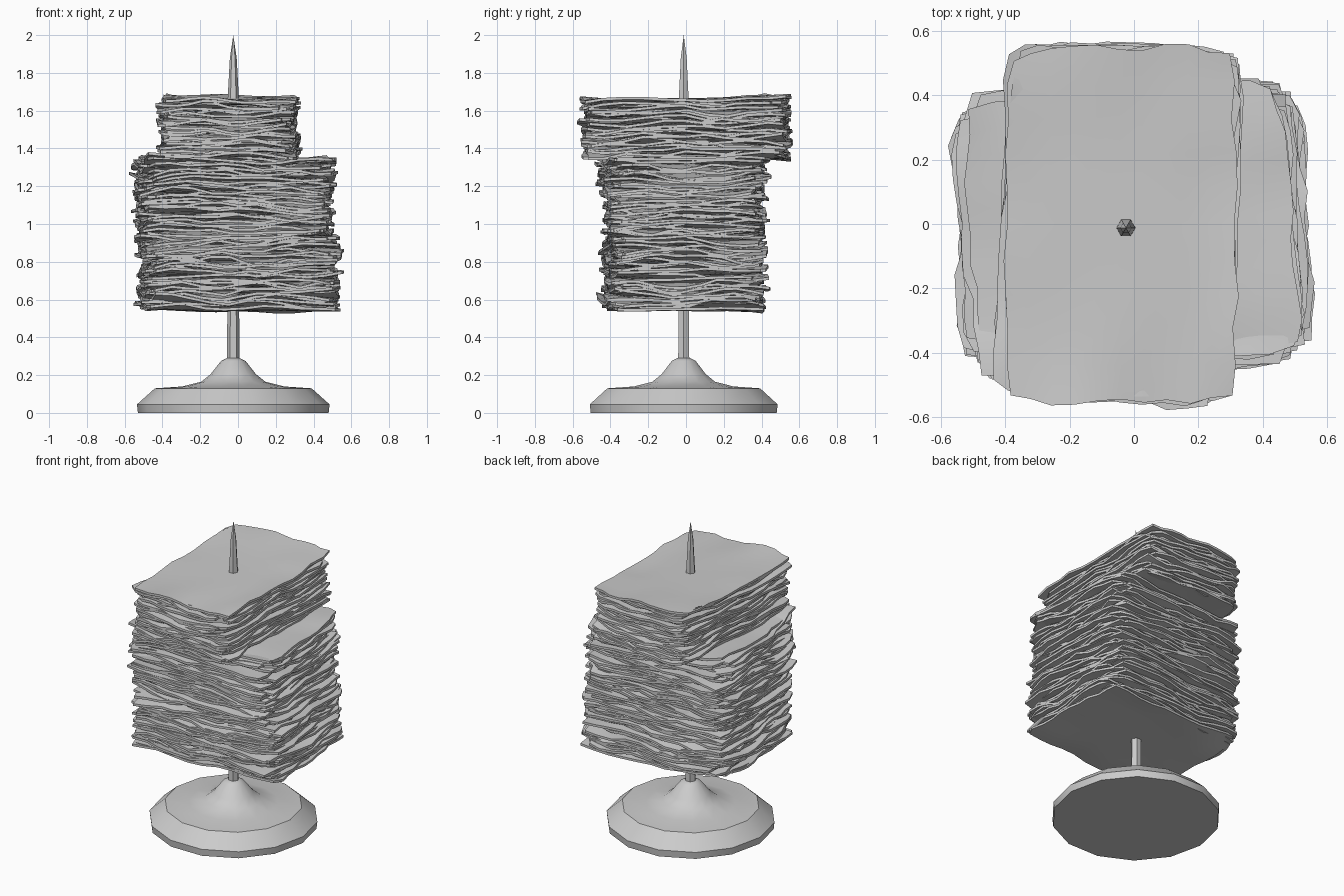
import bpy, bmesh, math, random
from mathutils import Vector, Matrix, noise

if "Cube" in bpy.data.objects:
    bpy.data.objects.remove(bpy.data.objects["Cube"])

random.seed(11)
CX, CY = -0.025, -0.012


def finish(bm, name, angle):
    bmesh.ops.recalc_face_normals(bm, faces=bm.faces)
    me = bpy.data.meshes.new(name)
    bm.to_mesh(me)
    bm.free()
    ob = bpy.data.objects.new(name, me)
    bpy.context.collection.objects.link(ob)
    bpy.ops.object.select_all(action='DESELECT')
    ob.select_set(True)
    bpy.context.view_layer.objects.active = ob
    bpy.ops.object.shade_smooth_by_angle(angle=math.radians(angle))
    return ob


def lathe(name, profile, sides, angle=35):
    """Closed turned solid from (radius, height) points; radius 0 closes an end."""
    bm = bmesh.new()
    rings = []
    for r, z in profile:
        n = sides if r > 0 else 1
        rings.append([bm.verts.new((CX + r * math.cos(2 * math.pi * i / sides),
                                    CY + r * math.sin(2 * math.pi * i / sides), z))
                      for i in range(n)])
    for a, b in zip(rings, rings[1:]):
        for i in range(sides):
            j = (i + 1) % sides
            quad = [a[i % len(a)], a[j % len(a)], b[j % len(b)], b[i % len(b)]]
            bm.faces.new(list(dict.fromkeys(quad)))
    return finish(bm, name, angle)


def add_sheet(bm, size, centre, z, rot, thick, wave, tilt):
    """One crumpled paper sheet: a wavy grid with thickness and a ragged rim."""
    nx, ny = 10, 10
    seed = Vector((0, 0, random.uniform(0, 50)))
    turn = Matrix.Rotation(rot, 3, 'Z')
    curl = random.choice([(1, 1), (-1, 1), (1, -1), (-1, -1)])
    lift = random.uniform(-0.03, 0.035)
    grids = ([], [])
    for i in range(nx + 1):
        for j in range(ny + 1):
            u, v = 2 * i / nx - 1, 2 * j / ny - 1
            p = turn @ Vector((u * size[0] / 2, v * size[1] / 2, 0))
            rim = max(abs(u), abs(v)) ** 3
            p *= 1 + 0.04 * rim * noise.noise(p * 7 + seed)
            # worn corners and a little tearing along the edge
            p *= 1 - 0.05 * abs(u * v) ** 6
            if rim == 1:
                p *= 1 + random.uniform(-0.015, 0.02)
            h = tilt * p.y + rim * (wave * noise.noise(p * 5 + seed)
                + 0.03 * noise.noise(Vector((p.x * 3, p.y * 3, z * 5))))
            h += lift * max(0, u * curl[0] + v * curl[1] - 1.2) / 0.8
            co = Vector((centre[0] + p.x, centre[1] + p.y, z + h))
            grids[0].append(bm.verts.new(co + Vector((0, 0, thick / 2))))
            grids[1].append(bm.verts.new(co - Vector((0, 0, thick / 2))))
    at = lambda g, i, j: grids[g][i * (ny + 1) + j]
    for g in (0, 1):
        for i in range(nx):
            for j in range(ny):
                bm.faces.new([at(g, i, j), at(g, i + 1, j),
                              at(g, i + 1, j + 1), at(g, i, j + 1)])
    rim = ([(i, 0) for i in range(nx)] + [(nx, j) for j in range(ny)]
           + [(i, ny) for i in range(nx, 0, -1)] + [(0, j) for j in range(ny, 0, -1)])
    for a, b in zip(rim, rim[1:] + rim[:1]):
        bm.faces.new([at(1, *a), at(1, *b), at(0, *b), at(0, *a)])


def paper_stack(name, z0, z1, count, size, bottom, top, turn, spread, shift, tilt=0):
    """Pile of sheets drifting from the bottom centre to the top centre."""
    bm = bmesh.new()
    step = (z1 - z0) / count
    for k in range(count):
        t = k / (count - 1)
        c = [b + (e - b) * t + random.uniform(-shift, shift) for b, e in zip(bottom, top)]
        s = [d * random.uniform(0.97, 1.02) for d in size]
        add_sheet(bm, s, c, z0 + step * (k + 0.5),
                  math.radians(turn + random.uniform(-spread, spread)),
                  step * 0.95, 0.015 if k in (0, count - 1) else 0.035, tilt * t)
    return finish(bm, name, 40)


# Turned foot: disc with a bevelled rim and a flared collar
lathe("base", [(0, 0), (0.505, 0), (0.51, 0.045), (0.415, 0.13),
               (0.27, 0.14), (0.17, 0.165), (0.12, 0.205), (0.065, 0.275),
               (0.035, 0.29), (0, 0.29)], 14)

# Rod running through the paper, tapering to a sharp point
lathe("spike", [(0, 0.27), (0.034, 0.27), (0.031, 0.56), (0.031, 1.60),
                (0.029, 1.68), (0.018, 1.88), (0, 2.0)], 6)

# Lower sheets lie crosswise, upper sheets lie front to back
paper_stack("lower_paper_stack", 0.54, 1.35, 52, (1.01, 0.81),
            (0.01, -0.01), (-0.025, -0.015), 3, 6, 0.018)
paper_stack("upper_paper_stack", 1.35, 1.665, 20, (0.70, 1.08),
            (-0.045, 0.005), (-0.05, 0.0), -2.5, 3.5, 0.015, 0.02)
